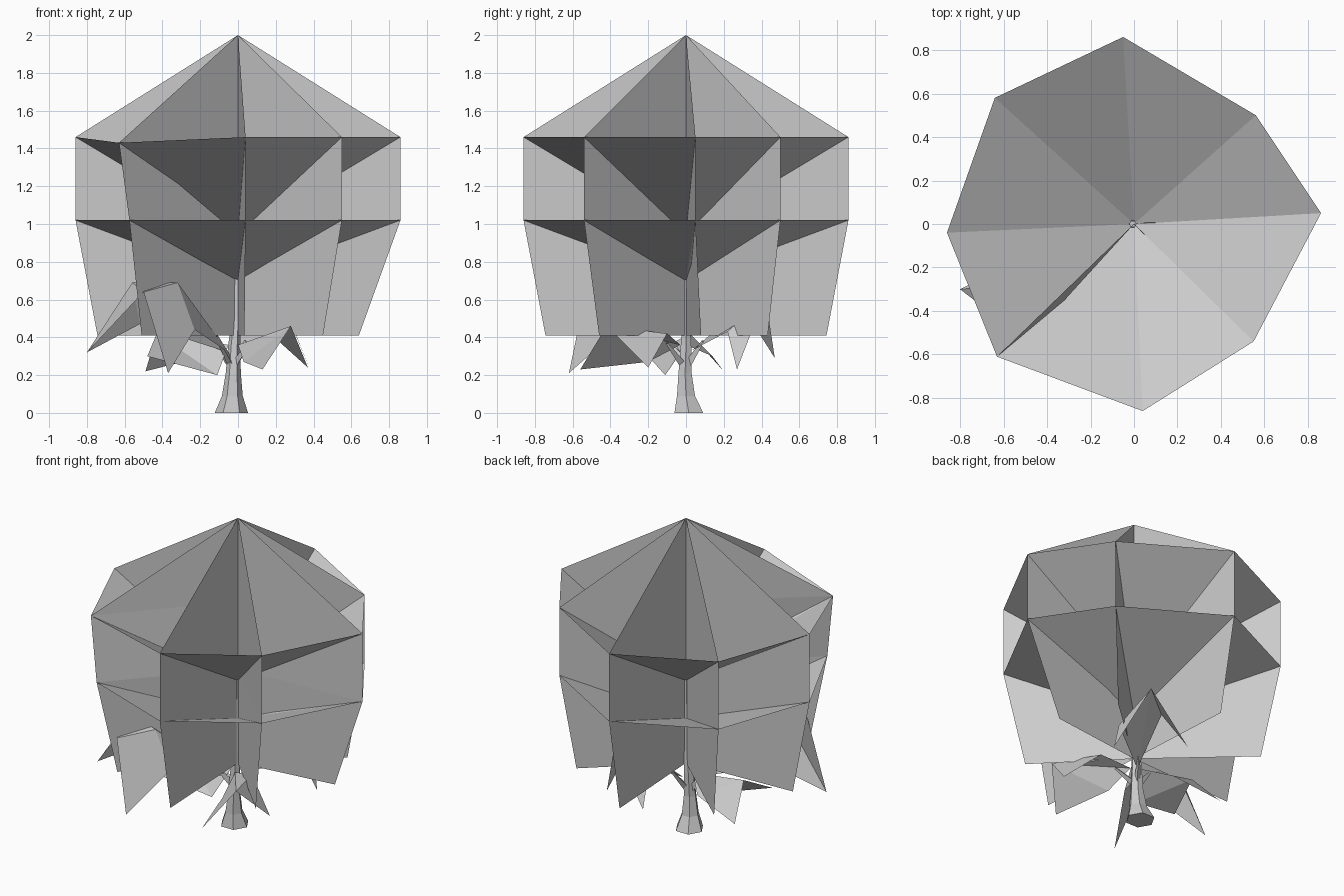
import bpy, math
from mathutils import Vector

if "Cube" in bpy.data.objects:
    bpy.data.objects.remove(bpy.data.objects["Cube"])


def make(name, verts, faces):
    me = bpy.data.meshes.new(name)
    me.from_pydata([tuple(v) for v in verts], [], faces)
    me.update()
    ob = bpy.data.objects.new(name, me)
    bpy.context.collection.objects.link(ob)
    return ob


# Eight rim points shared by the canopy tiers
rim_xy = [(0.86, 0.05), (0.56, 0.50), (-0.05, 0.86), (-0.64, 0.58),
          (-0.86, -0.04), (-0.63, -0.61), (0.04, -0.86), (0.55, -0.54)]
upper = [(x, y, 1.46) for x, y in rim_xy]
lower = [(x, y, 1.02) for x, y in rim_xy]
hem = [(x * 0.865, y * 0.865, 0.41) for x, y in rim_xy]
upper[5] = (-0.63, -0.61, 1.43)
lower[5] = (-0.575, -0.63, 1.02)
hem[0] = (0.64, 0.08, 0.41)
hem[5] = (-0.51, -0.51, 0.41)
hem[7] = (0.45, -0.46, 0.41)


def funnel(name, rim, apex_z):
    n = len(rim)
    make(name, rim + [(0, 0, apex_z)],
         [(i, (i + 1) % n, n) for i in range(n)])


# Two funnel-shaped foliage layers, open at the top
funnel("upper_funnel_layer", upper, 0.945)
funnel("lower_funnel_layer", lower, 0.70)

# Radial foliage panels from the axis to each rim corner
for i in range(8):
    make(f"foliage_panel_{i + 1}",
         [(0, 0, 2.0), (0, 0, 1.46), (0, 0, 1.02), (0, 0, 0.41),
          upper[i], lower[i], hem[i]],
         [(0, 1, 4), (1, 2, 5, 4), (2, 3, 6, 5)])

# Trunk: flared six-sided base thinning into a slim stem
rings = [(-0.035, 0.015, 0.0, 0.088), (-0.03, 0.0, 0.09, 0.055),
         (-0.025, -0.005, 0.21, 0.04), (-0.02, 0.0, 0.36, 0.032),
         (-0.01, 0.0, 0.50, 0.022), (-0.008, 0.0, 0.75, 0.019),
         (-0.005, 0.0, 1.0, 0.017)]
S = 6
tv, tf = [], [tuple(reversed(range(S)))]
for k, (x, y, z, r) in enumerate(rings):
    for j in range(S):
        a = 2 * math.pi * j / S
        tv.append((x + r * math.cos(a), y + r * math.sin(a), z))
    if k:
        b = (k - 1) * S
        tf += [(b + j, b + (j + 1) % S, b + S + (j + 1) % S, b + S + j)
               for j in range(S)]
tf.append(tuple((len(rings) - 1) * S + j for j in range(S)))
make("trunk", tv, tf)


# Low leaf: card folded along base-ridge, each side drooping to a tip
def leaf(name, base, ridge, side_a, tip_a, side_b, tip_b):
    make(name, [base, ridge, side_a, tip_a, side_b, tip_b],
         [(0, 2, 1), (2, 3, 1), (0, 1, 4), (1, 5, 4)])


leaf("low_leaf_back_right", (0.0, 0.03, 0.33), (0.22, 0.42, 0.62),
     (0.30, 0.22, 0.43), (0.38, 0.27, 0.23),
     (0.04, 0.30, 0.56), (-0.02, 0.47, 0.29))
leaf("low_leaf_front_right", (0.0, -0.03, 0.36), (0.28, -0.42, 0.46),
     (0.03, -0.20, 0.27), (0.13, -0.56, 0.23),
     (0.17, -0.10, 0.42), (0.37, -0.20, 0.24))
leaf("low_leaf_left", (-0.05, 0.0, 0.36), (-0.43, 0.02, 0.42),
     (-0.18, 0.14, 0.30), (-0.49, 0.20, 0.22),
     (-0.11, -0.11, 0.20), (-0.48, -0.20, 0.30))

# Tall front-left leaf: crest of three points with two hanging flaps
make("tall_leaf_front_left",
     [(-0.05, -0.03, 0.32), (-0.50, -0.53, 0.64), (-0.32, -0.39, 0.69),
      (-0.23, -0.36, 0.44), (-0.37, -0.62, 0.21), (-0.56, -0.28, 0.69),
      (-0.52, -0.16, 0.47), (-0.80, -0.30, 0.32)],
     [(1, 4, 3, 2), (1, 5, 7), (5, 6, 7), (1, 2, 5),
      (0, 3, 2), (0, 2, 5), (0, 5, 6)])


# Thin branches carrying the low leaves
def branch(name, end):
    p, q = Vector((-0.025, 0, 0.24)), Vector(end)
    axis = (q - p).normalized()
    u = axis.orthogonal().normalized()
    w = axis.cross(u)
    v = [c + (u * math.cos(t) + w * math.sin(t)) * r
         for c, r in ((p, 0.025), (q, 0.008))
         for t in (0, 2 * math.pi / 3, 4 * math.pi / 3)]
    make(name, v, [(i, (i + 1) % 3, 3 + (i + 1) % 3, 3 + i)
                   for i in range(3)])


for i, end in enumerate([(-0.12, -0.10, 0.42), (0.04, 0.09, 0.38),
                         (0.06, -0.10, 0.37), (-0.12, 0.0, 0.36)]):
    branch(f"branch_{i + 1}", end)
